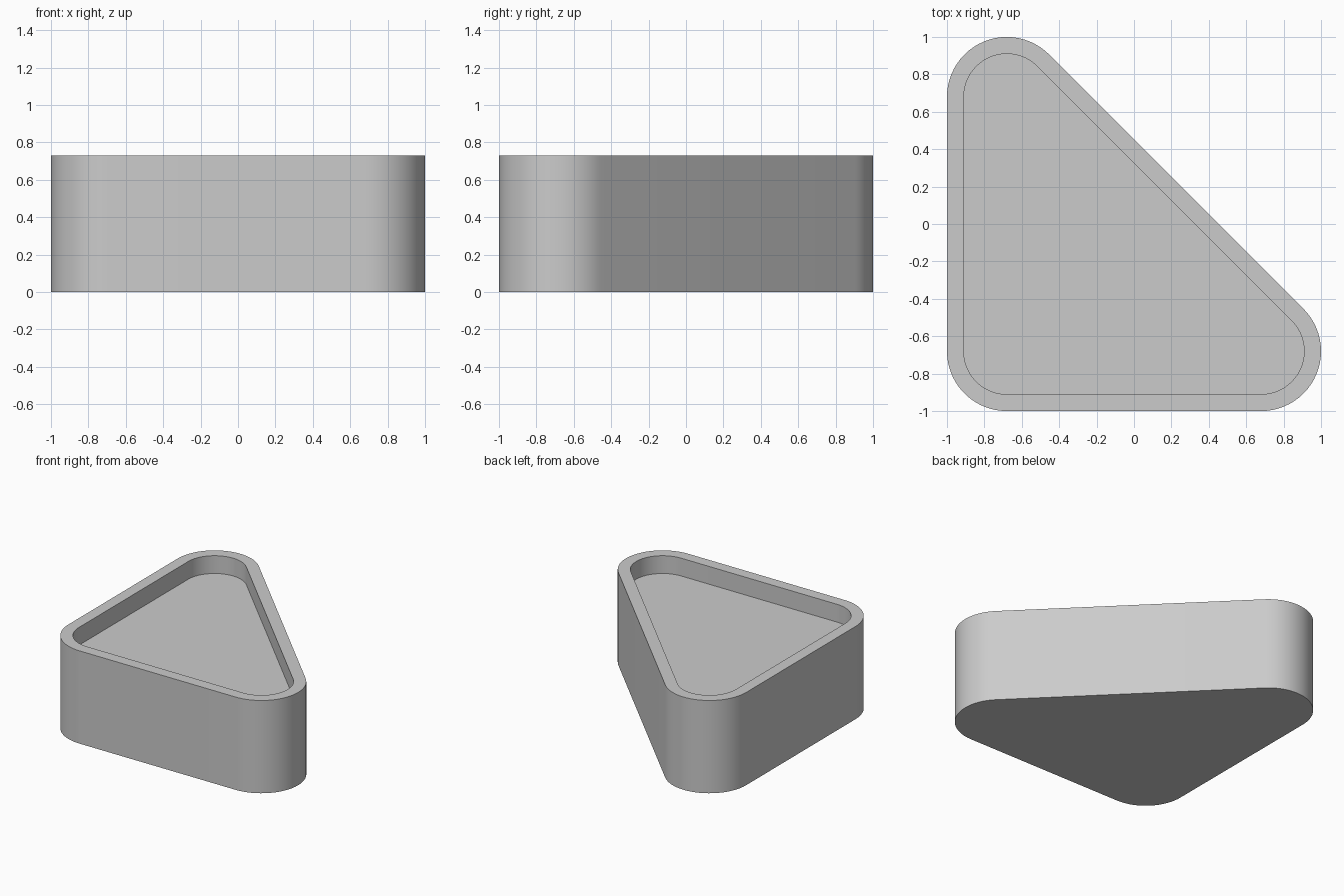
import bpy, bmesh, math

if "Cube" in bpy.data.objects:
    bpy.data.objects.remove(bpy.data.objects["Cube"])

HEIGHT, FLOOR = 0.73, 0.59      # rim height and height of the recess floor
OUTER_R, WALL = 0.32, 0.09      # corner radius and wall thickness
C = 1 - OUTER_R
# corner centre x, y, then start and end angle of its arc
CORNERS = [(-C, -C, 180, 270), (C, -C, 270, 405), (-C, C, 45, 180)]
STEPS = 24

grey = bpy.data.materials.new("light grey")
grey.diffuse_color = (0.6, 0.6, 0.6, 1)
grey.use_nodes = True
grey.node_tree.nodes["Principled BSDF"].inputs["Base Color"].default_value = grey.diffuse_color


def ring(bm, radius, z):
    """Rounded triangle loop of vertices."""
    verts = []
    for cx, cy, a0, a1 in CORNERS:
        for i in range(STEPS + 1):
            a = math.radians(a0 + (a1 - a0) * i / STEPS)
            verts.append(bm.verts.new((cx + radius * math.cos(a),
                                       cy + radius * math.sin(a), z)))
    return verts


def bridge(bm, a, b):
    n = len(a)
    for i in range(n):
        j = (i + 1) % n
        bm.faces.new((a[i], a[j], b[j], b[i]))


# Triangular tray: outer wall, flat rim, recess wall, floor and underside
bm = bmesh.new()
inner = OUTER_R - WALL
loops = [ring(bm, OUTER_R, 0), ring(bm, OUTER_R, HEIGHT),
         ring(bm, inner, HEIGHT), ring(bm, inner, FLOOR)]
for lower, upper in zip(loops, loops[1:]):
    bridge(bm, lower, upper)
bm.faces.new(loops[-1])
bm.faces.new(loops[0][::-1])

mesh = bpy.data.meshes.new("triangular_tray")
bm.to_mesh(mesh)
bm.free()
mesh.materials.append(grey)
tray = bpy.data.objects.new("triangular_tray", mesh)
bpy.context.collection.objects.link(tray)

# Smooth corners, crisp rim edges
bpy.context.view_layer.objects.active = tray
tray.select_set(True)
bpy.ops.object.shade_smooth_by_angle(angle=math.radians(30))
